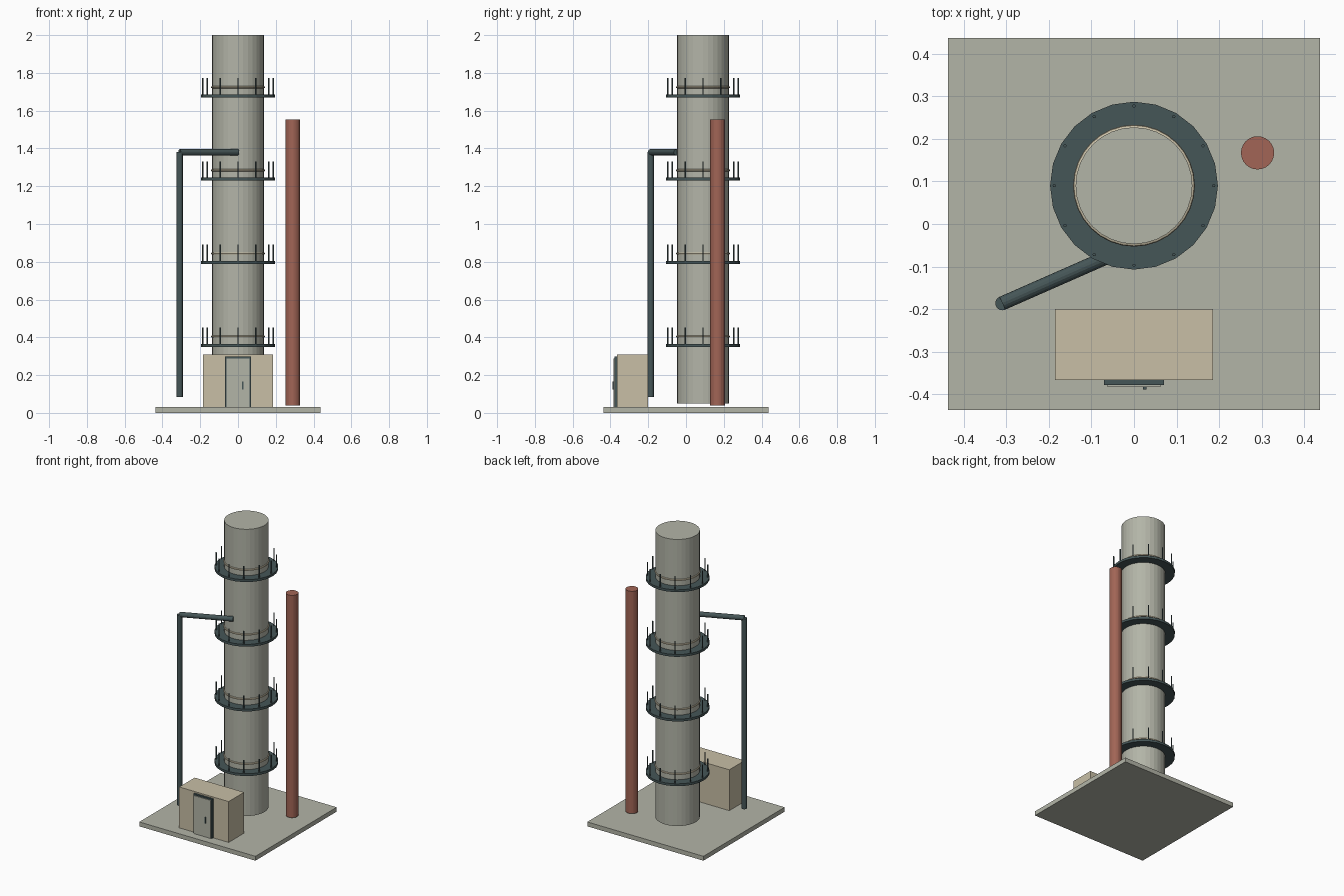
import bpy
import bmesh
from math import cos, sin, tau
from mathutils import Vector

cube = bpy.data.objects.get("Cube")
if cube:
    bpy.data.objects.remove(cube, do_unlink=True)


def material(name, rgb):
    m = bpy.data.materials.new(name)
    m.use_nodes = True
    m.diffuse_color = (*rgb, 1)
    m.node_tree.nodes["Principled BSDF"].inputs["Base Color"].default_value = (*rgb, 1)
    return m


GREY = material("pale concrete grey", (0.45, 0.46, 0.39))
TAN = material("warm tan", (0.58, 0.52, 0.38))
STEEL = material("dark teal steel", (0.06, 0.092, 0.095))
RED = material("brick red", (0.36, 0.13, 0.092))


def finish(bm, name, mat):
    bmesh.ops.recalc_face_normals(bm, faces=bm.faces)
    mesh = bpy.data.meshes.new(name)
    bm.to_mesh(mesh)
    bm.free()
    mesh.materials.append(mat)
    obj = bpy.data.objects.new(name, mesh)
    bpy.context.collection.objects.link(obj)
    return obj


def box(name, low, high, mat):
    low, high = Vector(low), Vector(high)
    bm = bmesh.new()
    bmesh.ops.create_cube(bm, size=1)
    bmesh.ops.scale(bm, vec=high - low, verts=bm.verts)
    bmesh.ops.translate(bm, vec=(low + high) / 2, verts=bm.verts)
    return finish(bm, name, mat)


def rod(name, start, end, radius, sides, mat):
    start, end = Vector(start), Vector(end)
    axis = end - start
    bm = bmesh.new()
    bmesh.ops.create_cone(bm, cap_ends=True, segments=sides, radius1=radius,
                          radius2=radius, depth=axis.length)
    turn = Vector((0, 0, 1)).rotation_difference(axis)
    bmesh.ops.rotate(bm, cent=(0, 0, 0), matrix=turn.to_matrix(), verts=bm.verts)
    bmesh.ops.translate(bm, vec=(start + end) / 2, verts=bm.verts)
    return finish(bm, name, mat)


def ring(name, profile, centre, sides, mat):
    """Sweep a closed (radius, height) profile round a vertical axis."""
    bm = bmesh.new()
    loops = []
    for i in range(sides):
        a = tau * i / sides
        loops.append([bm.verts.new((centre[0] + r * cos(a), centre[1] + r * sin(a), z))
                      for r, z in profile])
    n = len(profile)
    for i in range(sides):
        p, q = loops[i], loops[(i + 1) % sides]
        for j in range(n):
            k = (j + 1) % n
            bm.faces.new((p[j], q[j], q[k], p[k]))
    return finish(bm, name, mat)


# Ground slab
box("base_slab", (-0.437, -0.437, 0), (0.437, 0.437, 0.03), GREY)

# Main column
CX, CY, R = 0, 0.09, 0.137
rod("tower", (CX, CY, 0.05), (CX, CY, 2), R, 32, GREY)

# Walkways with posts, each below a thin band on the column
for level in range(4):
    z = 0.357 + 0.44 * level
    tag = str(level + 1)
    ring("platform_" + tag, [(R - 0.005, z - 0.008), (0.197, z - 0.008),
                             (0.197, z + 0.008), (R - 0.005, z + 0.008)],
         (CX, CY), 24, STEEL)
    band = [(R + 0.006 * cos(tau * i / 8), z + 0.047 + 0.006 * sin(tau * i / 8))
            for i in range(8)]
    ring("band_" + tag, band, (CX, CY), 32, TAN)
    for i in range(12):
        a = tau * i / 12
        x, y = CX + 0.187 * cos(a), CY + 0.187 * sin(a)
        rod("post_%s_%d" % (tag, i + 1), (x, y, z), (x, y, z + 0.095), 0.0038, 8, STEEL)

# Pipes beside the column
rod("red_pipe", (0.29, 0.167, 0.04), (0.29, 0.167, 1.553), 0.039, 24, RED)
corner = (-0.309, -0.186, 1.38)
rod("down_pipe", (-0.309, -0.186, 0.085), corner, 0.0165, 16, STEEL)
rod("cross_pipe", corner, (0, -0.05, 1.38), 0.0165, 16, STEEL)

# Control hut with its door
box("hut", (-0.186, -0.366, 0.03), (0.186, -0.2, 0.308), TAN)
box("door_frame", (-0.07, -0.378, 0.03), (0.07, -0.366, 0.298), STEEL)
box("door", (-0.062, -0.383, 0.03), (0.062, -0.378, 0.289), GREY)
box("door_handle", (0.021, -0.389, 0.125), (0.029, -0.383, 0.167), STEEL)
